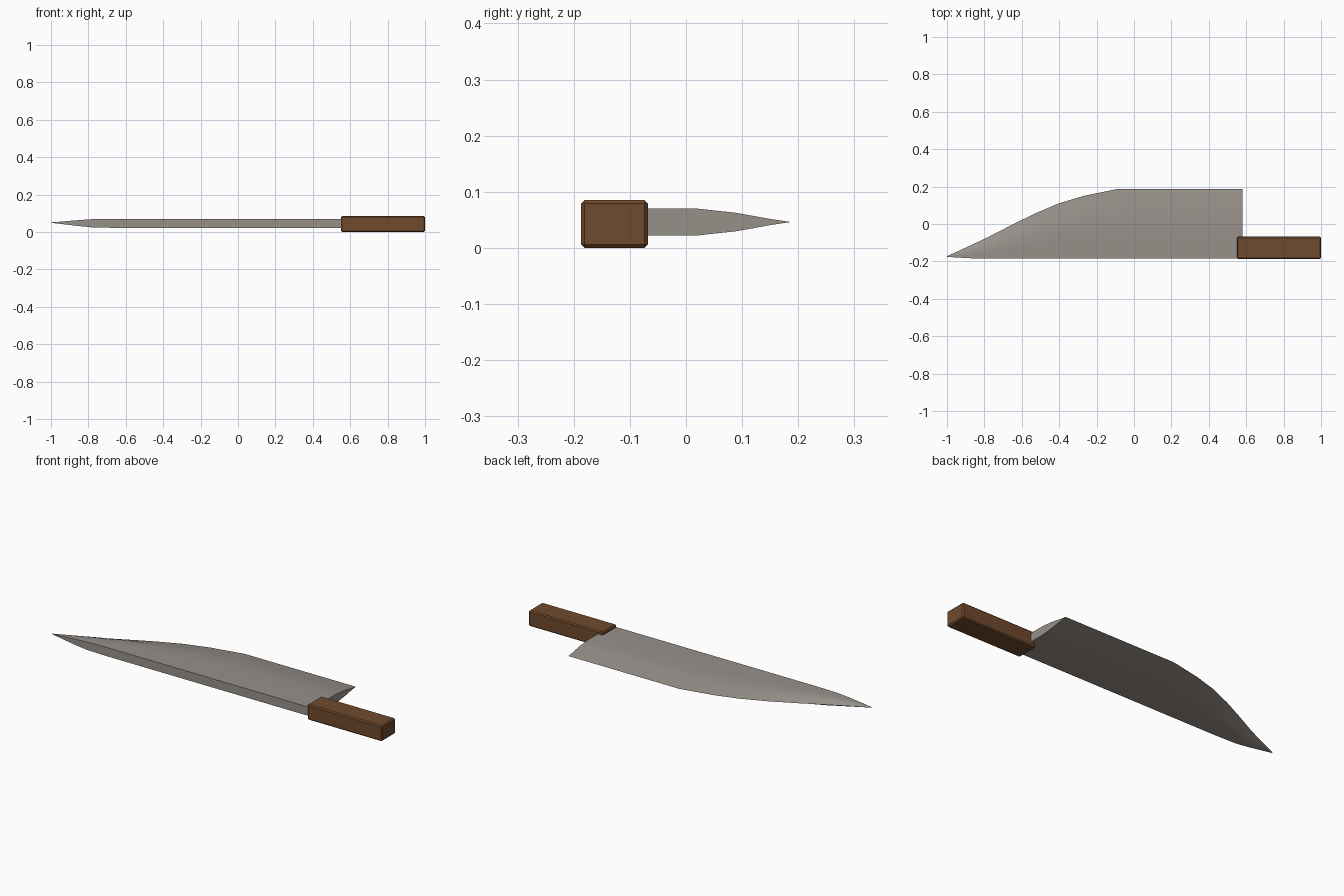
import bpy, bmesh

if "Cube" in bpy.data.objects:
    bpy.data.objects.remove(bpy.data.objects["Cube"])

def material(name, rgb):
    m = bpy.data.materials.new(name)
    m.diffuse_color = (*rgb, 1)
    m.use_nodes = True
    m.node_tree.nodes["Principled BSDF"].inputs["Base Color"].default_value = m.diffuse_color
    return m

steel = material("grey steel", (0.31, 0.28, 0.255))
wood = material("brown wood", (0.16, 0.068, 0.026))

def add_object(name, bm, mat):
    bmesh.ops.recalc_face_normals(bm, faces=bm.faces)
    me = bpy.data.meshes.new(name)
    bm.to_mesh(me)
    bm.free()
    me.materials.append(mat)
    ob = bpy.data.objects.new(name, me)
    bpy.context.collection.objects.link(ob)
    bpy.context.view_layer.objects.active = ob
    ob.select_set(True)
    return ob

# Blade: lens-like cross-sections lofted from heel to tip
MID_Z = 0.046
# x, spine y, cutting edge y, half thickness
stations = [(0.58, -0.185, 0.187, 0.024), (-0.09, -0.185, 0.187, 0.024),
            (-0.27, -0.185, 0.150, 0.024), (-0.40, -0.185, 0.111, 0.024),
            (-0.53, -0.185, 0.056, 0.024), (-0.66, -0.185, -0.008, 0.024),
            (-0.78, -0.185, -0.070, 0.022), (-0.86, -0.184, -0.108, 0.015),
            (-1.0, -0.176, -0.172, 0.001)]
# fraction from spine to edge, fraction of half thickness
section = [(0, 1), (0.3, 1), (0.55, 1), (0.74, 0.68), (0.9, 0.23)]

bm = bmesh.new()
rings = []
for x, spine, edge, half in stations:
    side = [(spine + (edge - spine) * t, half * h) for t, h in section]
    outline = side + [(edge, 0)] + [(y, -h) for y, h in reversed(side)]
    z = MID_Z + max(0, 0.024 - half) * 0.17
    rings.append([bm.verts.new((x, y, z + h)) for y, h in outline])
n = len(rings[0])
for a, b in zip(rings, rings[1:]):
    for i in range(n):
        j = (i + 1) % n
        bm.faces.new((a[i], a[j], b[j], b[i]))
bm.faces.new(rings[0])
bm.faces.new(rings[-1])
add_object("blade", bm, steel)
bpy.ops.object.shade_smooth_by_angle(angle=0.6)
bpy.ops.object.select_all(action='DESELECT')

# Handle: chamfered wooden block
bm = bmesh.new()
bmesh.ops.create_cube(bm, size=1)
for v in bm.verts:
    v.co = (0.775 + v.co.x * 0.45, -0.1275 + v.co.y * 0.119, 0.0425 + v.co.z * 0.085)
bmesh.ops.bevel(bm, geom=bm.edges[:], offset=0.006, segments=1, affect='EDGES')
add_object("handle", bm, wood)
